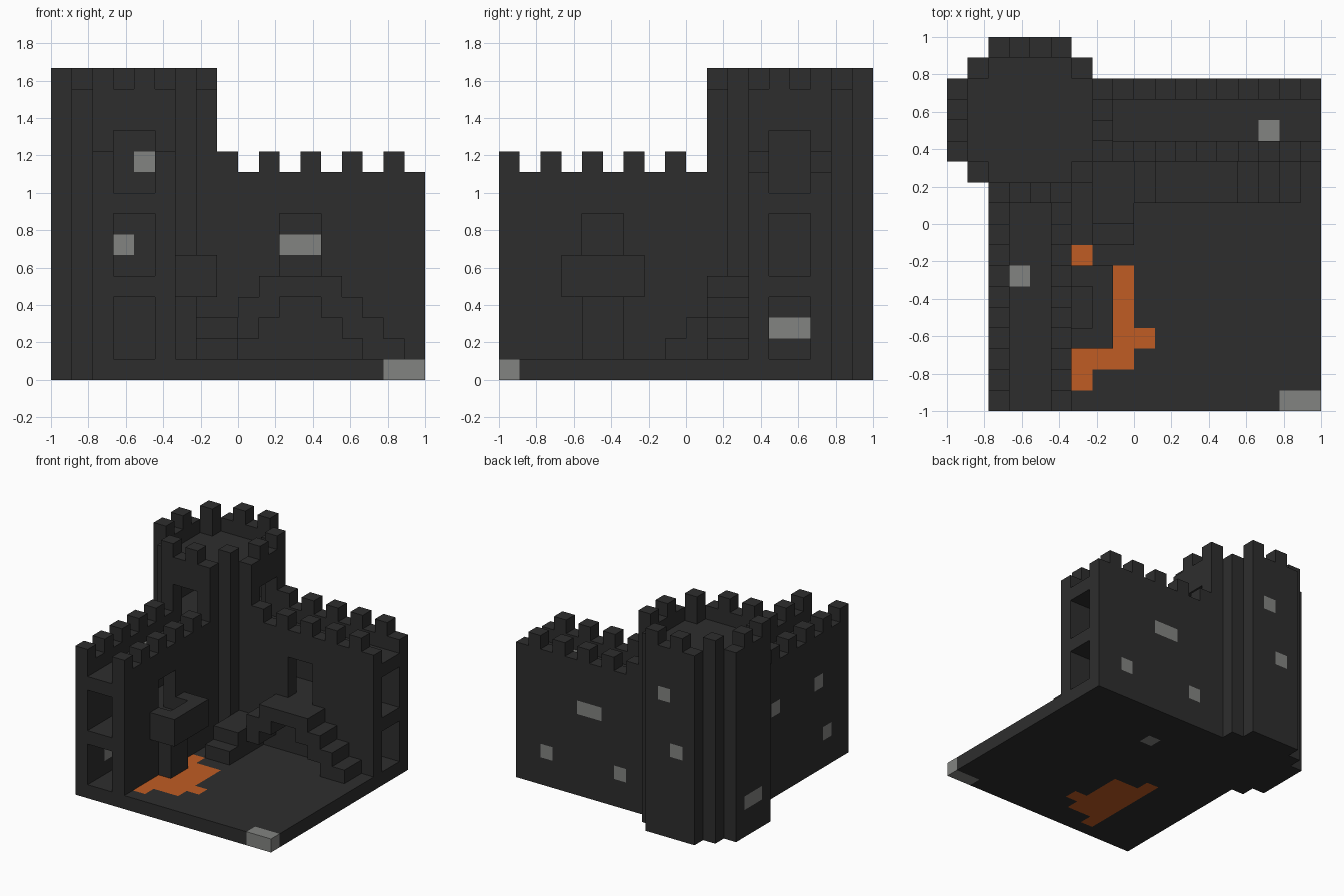
import bpy, bmesh
from itertools import product
from mathutils import Vector

if "Cube" in bpy.data.objects:
    bpy.data.objects.remove(bpy.data.objects["Cube"], do_unlink=True)

UNIT = 1 / 9  # edge of one building block


def material(name, rgb):
    m = bpy.data.materials.new(name)
    m.use_nodes = True
    m.diffuse_color = (*rgb, 1)
    bsdf = m.node_tree.nodes["Principled BSDF"]
    bsdf.inputs["Base Color"].default_value = (*rgb, 1)
    bsdf.inputs["Roughness"].default_value = 0.9
    return m


MATERIALS = [material("dark_stone", (0.027, 0.027, 0.027)),
             material("pale_grey", (0.225, 0.23, 0.22)),
             material("ember_orange", (0.53, 0.107, 0.017))]
STONE, GREY, ORANGE = range(3)

blocks = {}  # grid cell -> [part name, material index]


def cells(x, y, z):
    return product(range(*x), range(*y), range(*z))


def fill(part, x, y, z):
    for c in cells(x, y, z):
        blocks.setdefault(c, [part, STONE])


def carve(x, y, z):
    for c in cells(x, y, z):
        blocks.pop(c, None)


def paint(colour, x, y, z):
    for c in cells(x, y, z):
        if c in blocks:
            blocks[c][1] = colour


STOREYS = [(1, 4), (5, 8), (9, 12)]

# Courtyard floor
fill("courtyard_floor", (2, 18), (0, 16), (0, 1))

# Stepped round tower: outer shell, hollow storeys, sunken roof
for x, y in (((2, 6), (10, 18)), ((1, 7), (11, 17)), ((0, 8), (12, 16))):
    fill("corner_tower", x, y, (0, 14))
for z in STOREYS + [(13, 15)]:
    carve((2, 6), (11, 17), z)
    carve((1, 7), (12, 16), z)
for z in STOREYS:
    carve((3, 5), (10, 11), z)
    carve((7, 8), (13, 15), z)

# Tower battlements: every second block around the rim
rim = ([(x, 10) for x in range(2, 6)] + [(6, 11)]
       + [(7, y) for y in range(12, 16)] + [(6, 16)]
       + [(x, 17) for x in range(5, 1, -1)] + [(1, 16)]
       + [(0, y) for y in range(15, 11, -1)] + [(1, 11)])
for x, y in rim[::2]:
    fill("tower_battlements", (x, x + 1), (y, y + 1), (14, 15))

# Left and back walls with two corridors and a walkway each
fill("left_wall", (2, 6), (0, 10), (1, 10))
fill("back_wall", (8, 18), (12, 16), (1, 10))
for z in STOREYS:
    carve((3, 5), (0, 10), z)
    carve((8, 18), (13, 15), z)
for i in range(0, 10, 2):
    for side in (2, 5):
        fill("left_battlements", (side, side + 1), (i, i + 1), (10, 11))
    for side in (12, 15):
        fill("back_battlements", (8 + i, 9 + i), (side, side + 1), (10, 11))

# Doorways to the stair platform and the balcony
carve((11, 13), (12, 13), (5, 8))
carve((5, 6), (4, 6), (5, 8))

# Arched stair along the back wall: (x range, z range)
for x, z in (((9, 10), (2, 4)), ((10, 11), (3, 5)), ((11, 13), (4, 5)),
             ((13, 14), (3, 5)), ((14, 15), (2, 4)), ((15, 16), (1, 3)),
             ((16, 17), (1, 2))):
    fill("back_stair", x, (10, 12), z)
fill("stair_landing", (7, 9), (9, 12), (1, 3))
fill("stair_landing", (7, 9), (8, 9), (1, 2))

# Balcony with its rail and post
fill("balcony", (6, 8), (3, 7), (4, 6))
carve((6, 7), (4, 6), (5, 6))
fill("balcony_post", (6, 7), (4, 6), (1, 4))

# Orange patch in the floor
for x, y in (((6, 7), (1, 8)), ((7, 9), (2, 7)), ((9, 10), (3, 4))):
    paint(ORANGE, x, y, (0, 1))

# Pale corner, hatches and window blocks
for spot in (((16, 18), (0, 1), (0, 1)), ((10, 11), (12, 13), (0, 1)),
             ((3, 4), (6, 7), (8, 9)), ((15, 16), (13, 14), (8, 9)),
             ((11, 13), (15, 16), (6, 7)), ((15, 16), (15, 16), (2, 3)),
             ((9, 10), (15, 16), (2, 3)), ((4, 5), (17, 18), (10, 11)),
             ((3, 4), (17, 18), (6, 7)), ((0, 1), (13, 15), (2, 3)),
             ((2, 3), (8, 9), (6, 7)), ((2, 3), (3, 4), (6, 7)),
             ((2, 3), (2, 3), (2, 3))):
    paint(GREY, *spot)


def build(part):
    """Skin the exposed sides of a part's blocks, then merge flat areas."""
    bm = bmesh.new()
    for cell, (name, colour) in blocks.items():
        if name != part:
            continue
        for axis, sign in product(range(3), (-1, 1)):
            n = Vector((0, 0, 0))
            n[axis] = sign
            if tuple(int(a + b) for a, b in zip(cell, n)) in blocks:
                continue
            u = Vector((0, 0, 0))
            u[(axis + 1) % 3] = 1
            v = n.cross(u)
            mid = Vector(cell) + Vector((0.5, 0.5, 0.5)) + n / 2
            corners = [mid + (u * a + v * b) / 2
                       for a, b in ((-1, -1), (1, -1), (1, 1), (-1, 1))]
            face = bm.faces.new([bm.verts.new((p - Vector((9, 9, 0))) * UNIT)
                                 for p in corners])
            face.material_index = colour
    bmesh.ops.remove_doubles(bm, verts=bm.verts[:], dist=0.001)
    bmesh.ops.dissolve_limit(bm, angle_limit=0.01, verts=bm.verts[:],
                             edges=bm.edges[:], delimit={'MATERIAL'})
    mesh = bpy.data.meshes.new(part)
    bm.to_mesh(mesh)
    bm.free()
    for m in MATERIALS:
        mesh.materials.append(m)
    bpy.context.collection.objects.link(bpy.data.objects.new(part, mesh))


for part in sorted({name for name, _ in blocks.values()}):
    build(part)
